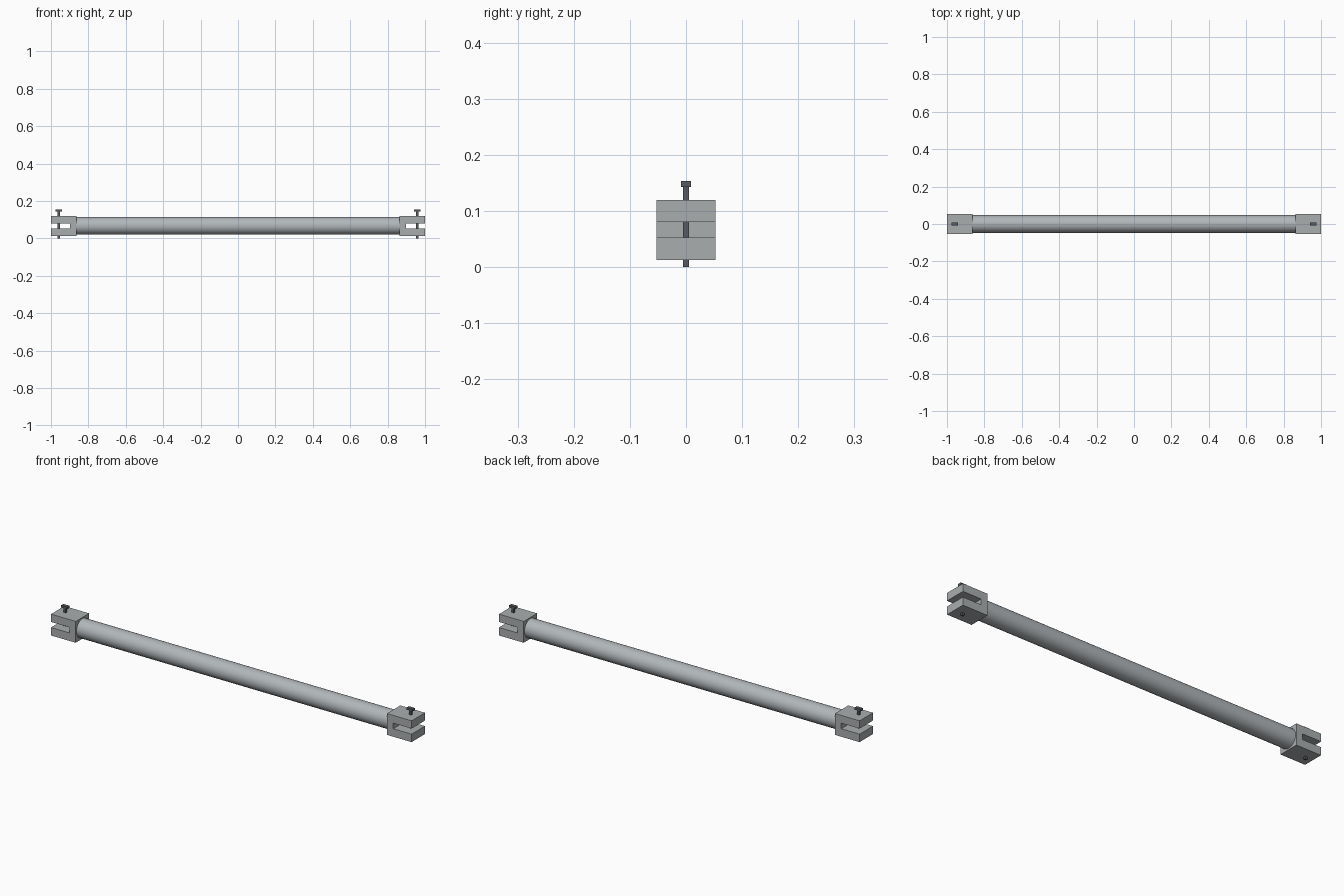
import bpy
import math

if "Cube" in bpy.data.objects:
    bpy.data.objects.remove(bpy.data.objects["Cube"], do_unlink=True)


def material(name, rgb):
    mat = bpy.data.materials.new(name)
    mat.use_nodes = True
    color = (*rgb, 1.0)
    mat.diffuse_color = color
    mat.node_tree.nodes["Principled BSDF"].inputs["Base Color"].default_value = color
    return mat


tube_metal = material("tube steel", (0.44, 0.47, 0.49))
fork_metal = material("fork steel", (0.40, 0.42, 0.43))
pin_metal = material("dark pin steel", (0.10, 0.105, 0.12))

AXIS_Z = 0.067


def extrude_profile(name, points, half_depth, mat):
    """Extrude an x-z outline along y, centred on y = 0."""
    n = len(points)
    verts = [(x, y, z) for y in (-half_depth, half_depth) for x, z in points]
    faces = [tuple(range(n)), tuple(reversed(range(n, 2 * n)))]
    faces += [(i, i + n, (i + 1) % n + n, (i + 1) % n) for i in range(n)]
    mesh = bpy.data.meshes.new(name)
    mesh.from_pydata(verts, [], faces)
    mesh.materials.append(mat)
    obj = bpy.data.objects.new(name, mesh)
    bpy.context.collection.objects.link(obj)
    # Make all faces point outwards
    import bmesh
    bm = bmesh.new()
    bm.from_mesh(mesh)
    bmesh.ops.recalc_face_normals(bm, faces=bm.faces)
    bm.to_mesh(mesh)
    bm.free()
    return obj


def box(name, x, half_x, half_y, low, high, mat):
    outline = [(x - half_x, low), (x + half_x, low), (x + half_x, high), (x - half_x, high)]
    return extrude_profile(name, outline, half_y, mat)


# Long round tube
bpy.ops.mesh.primitive_cylinder_add(vertices=48, radius=0.047, depth=1.74,
                                    location=(0, 0, AXIS_Z),
                                    rotation=(0, math.pi / 2, 0))
tube = bpy.context.object
tube.name = "tube"
tube.data.materials.append(tube_metal)
bpy.ops.object.shade_smooth_by_angle()

# Slotted fork and locking pin at each end
for side, s in (("left", 1), ("right", -1)):
    outline = [(0.863, 0.013), (1.0, 0.013), (1.0, 0.053), (0.898, 0.053),
               (0.898, 0.081), (1.0, 0.081), (1.0, 0.12), (0.863, 0.12)]
    extrude_profile(side + "_fork", [(s * x, z) for x, z in outline], 0.053, fork_metal)
    box(side + "_pin_shaft", s * 0.958, 0.006, 0.005, 0.0, 0.145, pin_metal)
    box(side + "_pin_head", s * 0.958, 0.017, 0.009, 0.143, 0.154, pin_metal)
